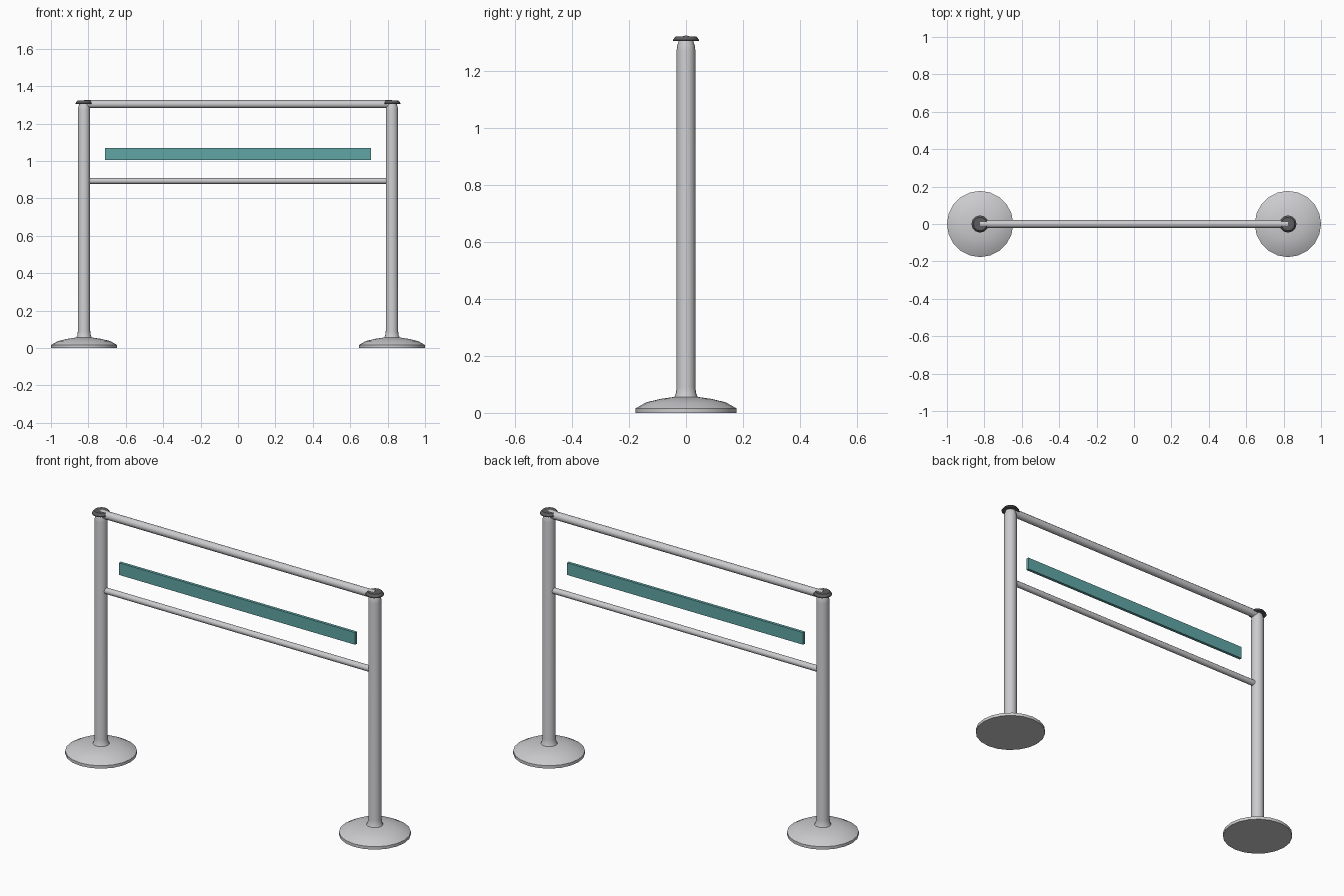
import bpy
import bmesh
import math
from mathutils import Matrix

cube = bpy.data.objects.get("Cube")
if cube:
    bpy.data.objects.remove(cube, do_unlink=True)


def material(name, color):
    mat = bpy.data.materials.new(name)
    mat.use_nodes = True
    rgba = (*color, 1)
    mat.diffuse_color = rgba
    mat.node_tree.nodes["Principled BSDF"].inputs["Base Color"].default_value = rgba
    return mat


steel = material("brushed steel", (0.60, 0.60, 0.62))
dark = material("dark grey cap", (0.11, 0.11, 0.115))
teal = material("teal panel", (0.12, 0.38, 0.38))


def finish(bm, name, mat, smooth=True):
    bmesh.ops.recalc_face_normals(bm, faces=bm.faces)
    mesh = bpy.data.meshes.new(name)
    bm.to_mesh(mesh)
    bm.free()
    mesh.materials.append(mat)
    obj = bpy.data.objects.new(name, mesh)
    bpy.context.collection.objects.link(obj)
    if smooth:
        bpy.ops.object.select_all(action="DESELECT")
        obj.select_set(True)
        bpy.context.view_layer.objects.active = obj
        bpy.ops.object.shade_smooth_by_angle(angle=math.radians(35))
    return obj


def lathe(name, profile, x, sides, mat):
    """Closed solid of revolution from (radius, height) pairs."""
    bm = bmesh.new()
    rings = []
    for r, z in profile:
        rings.append([bm.verts.new((x + r * math.cos(math.tau * i / sides),
                                    r * math.sin(math.tau * i / sides), z))
                      for i in range(sides)])
    for a, b in zip(rings, rings[1:]):
        for i in range(sides):
            j = (i + 1) % sides
            bm.faces.new((a[i], a[j], b[j], b[i]))
    bm.faces.new(rings[0])
    bm.faces.new(rings[-1])
    return finish(bm, name, mat)


def rail(name, half_length, radius, z):
    bm = bmesh.new()
    bmesh.ops.create_cone(bm, cap_ends=True, segments=12, radius1=radius,
                          radius2=radius, depth=2 * half_length,
                          matrix=Matrix.Translation((0, 0, z)) @ Matrix.Rotation(math.pi / 2, 4, "Y"))
    return finish(bm, name, steel)


POST_X = 0.823

# Two posts with weighted bases and dark caps
for side, x in (("left", POST_X), ("right", -POST_X)):
    lathe(side + "_base", [(0.177, 0), (0.177, 0.016), (0.14, 0.037),
                           (0.09, 0.049), (0.042, 0.056)], x, 20, steel)
    lathe(side + "_post", [(0.042, 0.054), (0.036, 0.068), (0.033, 0.09), (0.033, 1.27),
                           (0.031, 1.288), (0.025, 1.306)], x, 16, steel)
    lathe(side + "_cap", [(0.046, 1.305), (0.046, 1.309), (0.036, 1.322)], x, 12, dark)

# Horizontal rails
rail("top_rail", POST_X, 0.021, 1.304)
rail("lower_rail", 0.80, 0.016, 0.893)

# Flat panel hung between the rails
bm = bmesh.new()
bmesh.ops.create_cube(bm, size=1, matrix=Matrix.Translation((0, 0, 1.037))
                      @ Matrix.Diagonal((1.42, 0.016, 0.066, 1)))
finish(bm, "panel", teal, smooth=False)
